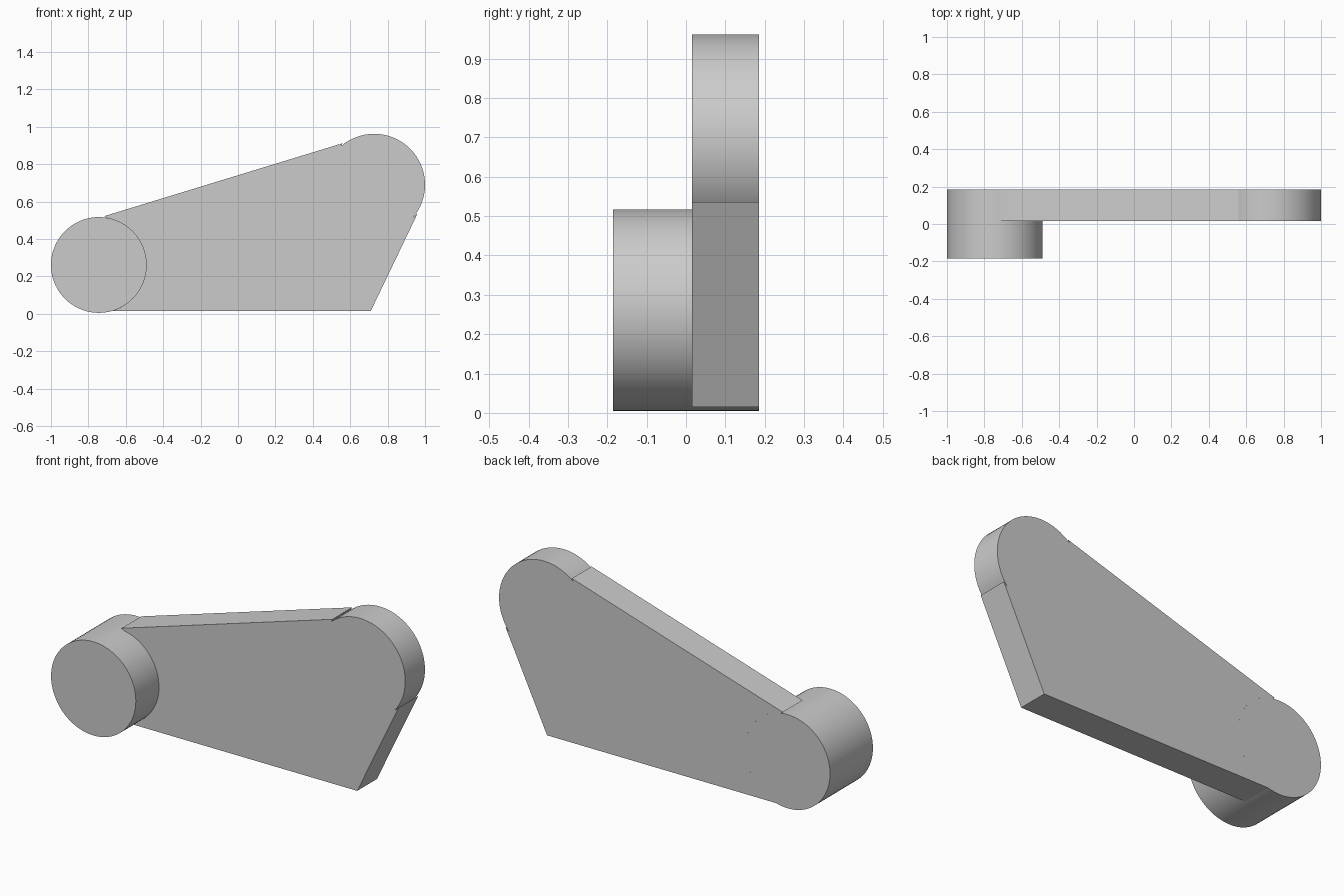
import bpy, bmesh
from math import cos, sin, radians

cube = bpy.data.objects.get("Cube")
if cube:
    bpy.data.objects.remove(cube, do_unlink=True)

grey = bpy.data.materials.new("plain_grey")
grey.use_nodes = True
colour = (0.6, 0.6, 0.6, 1)
grey.diffuse_color = colour
grey.node_tree.nodes["Principled BSDF"].inputs["Base Color"].default_value = colour


def arc(centre, radius, start, end, steps):
    """Points in the x-z plane, angles in degrees."""
    angles = [radians(start + (end - start) * i / steps) for i in range(steps + 1)]
    return [(centre[0] + radius * cos(a), centre[1] + radius * sin(a)) for a in angles]


def extrude_outline(name, outline, front, back):
    """Solid made by sweeping an x-z outline along y."""
    bm = bmesh.new()
    face = bm.faces.new([bm.verts.new((x, front, z)) for x, z in outline])
    swept = bmesh.ops.extrude_face_region(bm, geom=[face])["geom"]
    verts = [g for g in swept if isinstance(g, bmesh.types.BMVert)]
    bmesh.ops.translate(bm, verts=verts, vec=(0, back - front, 0))
    bmesh.ops.recalc_face_normals(bm, faces=bm.faces)
    mesh = bpy.data.meshes.new(name)
    bm.to_mesh(mesh)
    bm.free()
    mesh.materials.append(grey)
    obj = bpy.data.objects.new(name, mesh)
    bpy.context.collection.objects.link(obj)
    bpy.ops.object.select_all(action="DESELECT")
    obj.select_set(True)
    bpy.context.view_layer.objects.active = obj
    bpy.ops.object.shade_smooth_by_angle(angle=radians(30))
    return obj


FRONT, MIDDLE, BACK = -0.185, 0.015, 0.185
boss_centre, boss_radius = (-0.744, 0.261), 0.256
tip_centre, tip_radius = (0.728, 0.69), 0.272

# Long round boss at the low end, and round tip at the high end
extrude_outline("round_boss", arc(boss_centre, boss_radius, 0, 355, 71), FRONT, BACK)
extrude_outline("round_tip", arc(tip_centre, tip_radius, 0, 355, 71), MIDDLE, BACK)

# Arm plate, hollowed at both ends to fit against the round parts
arm = [(0.71, 0.015), (0.96, 0.536)]
arm += arc(tip_centre, tip_radius, -40, -230, 38)
arm += [(0.56, 0.912), (-0.715, 0.522)]
arm += arc(boss_centre, boss_radius, 80, -74, 32)
extrude_outline("arm_plate", arm, MIDDLE, BACK)
